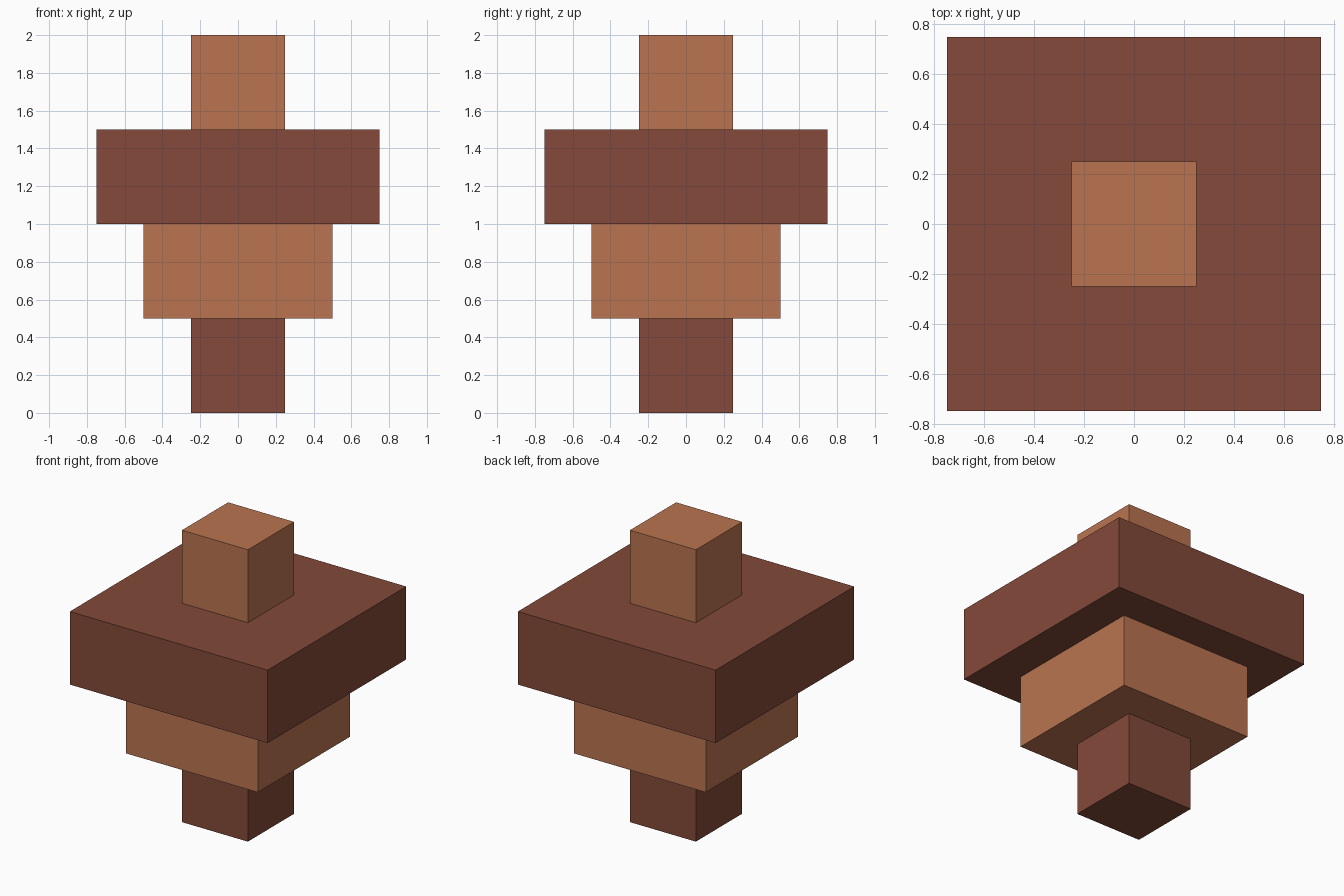
import bpy

if "Cube" in bpy.data.objects:
    bpy.data.objects.remove(bpy.data.objects["Cube"])


def make_material(name, rgb):
    mat = bpy.data.materials.new(name)
    mat.diffuse_color = (*rgb, 1.0)
    mat.use_nodes = True
    mat.node_tree.nodes["Principled BSDF"].inputs["Base Color"].default_value = mat.diffuse_color
    return mat


light_clay = make_material("light clay", (0.491, 0.175, 0.080))
dark_clay = make_material("dark clay", (0.227, 0.067, 0.041))

# Square tiers from the ground up: name, width, material
TIER_HEIGHT = 0.5
tiers = [
    ("foot", 0.5, dark_clay),
    ("lower_tier", 1.0, light_clay),
    ("wide_slab", 1.5, dark_clay),
    ("top_block", 0.5, light_clay),
]

for i, (name, width, mat) in enumerate(tiers):
    bpy.ops.mesh.primitive_cube_add(size=1, location=(0, 0, (i + 0.5) * TIER_HEIGHT))
    block = bpy.context.object
    block.name = name
    block.scale = (width, width, TIER_HEIGHT)
    bpy.ops.object.transform_apply(location=False, rotation=False, scale=True)
    block.data.materials.append(mat)
